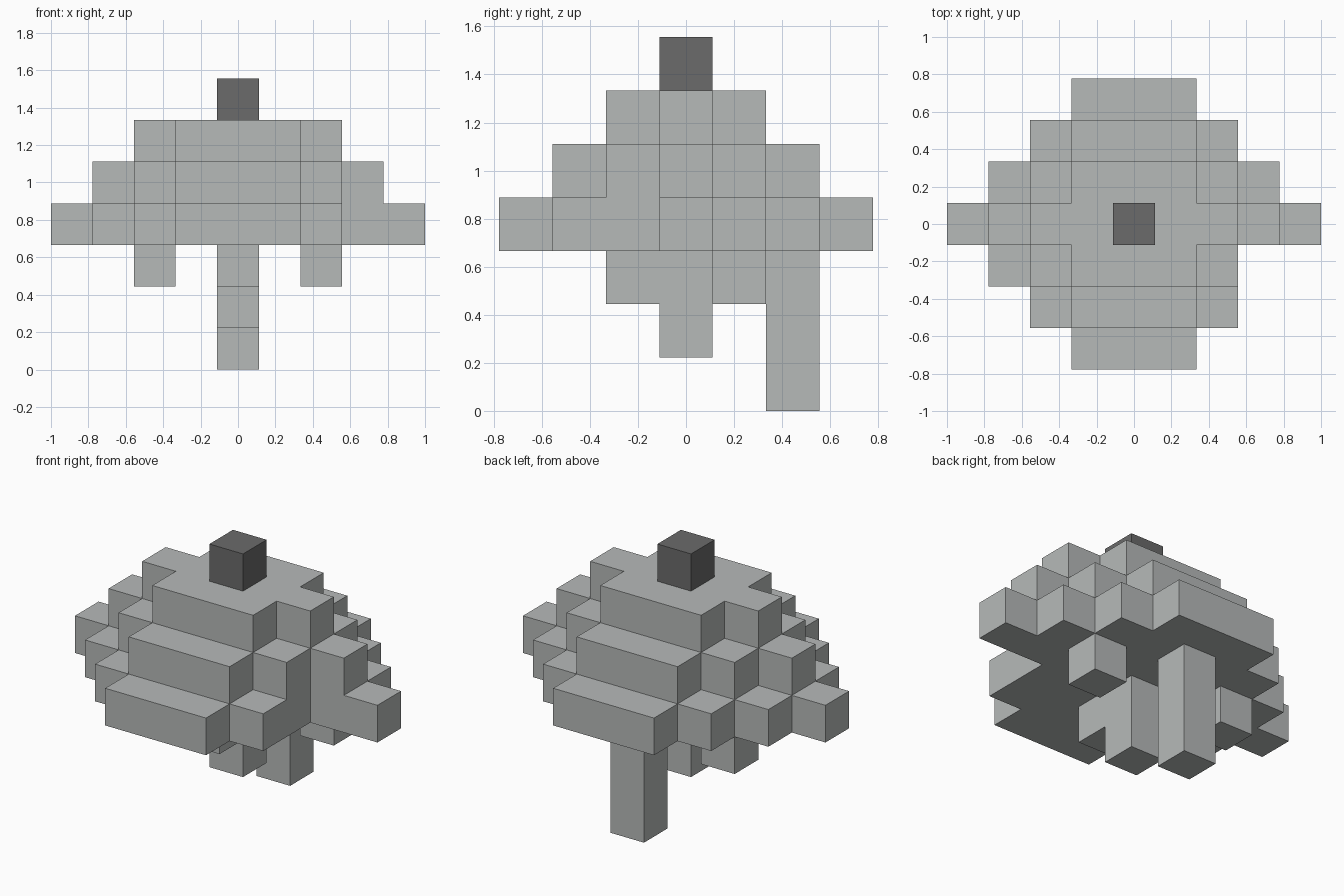
import bpy
import bmesh
from mathutils import Vector

CELL = 2 / 9

cube = bpy.data.objects.get("Cube")
if cube:
    bpy.data.objects.remove(cube, do_unlink=True)


def material(name, color):
    mat = bpy.data.materials.new(name)
    mat.use_nodes = True
    mat.diffuse_color = (*color, 1)
    bsdf = next(n for n in mat.node_tree.nodes if n.type == 'BSDF_PRINCIPLED')
    bsdf.inputs["Base Color"].default_value = (*color, 1)
    return mat


light_grey = material("light_grey", (0.47, 0.49, 0.485))
dark_grey = material("dark_grey", (0.145, 0.145, 0.145))


def block_part(name, cells, mat):
    """Outer shell of a set of unit cells, without inner faces."""
    cells = set(cells)
    bm = bmesh.new()
    for cell in cells:
        center = Vector(cell) + Vector((0, 0, 0.5))
        for axis in range(3):
            for sign in (-1, 1):
                n = Vector((0, 0, 0))
                n[axis] = sign
                if tuple(int(c + d) for c, d in zip(cell, n)) in cells:
                    continue
                u = Vector((n.y, n.z, n.x)) / 2
                v = n.cross(u)
                corners = (-u - v, u - v, u + v, -u + v)
                bm.faces.new([bm.verts.new((center + n / 2 + c) * CELL)
                              for c in corners])
    bmesh.ops.remove_doubles(bm, verts=bm.verts, dist=0.001)
    bmesh.ops.dissolve_limit(bm, angle_limit=0.01,
                             verts=bm.verts, edges=bm.edges)
    mesh = bpy.data.meshes.new(name)
    bm.to_mesh(mesh)
    bm.free()
    mesh.materials.append(mat)
    obj = bpy.data.objects.new(name, mesh)
    bpy.context.collection.objects.link(obj)
    return obj


# Stepped body: three diamond tiers, each one cell smaller, with one notch
body = {(x, y, 7 - r)
        for r in (4, 3, 2)
        for x in range(-r, r + 1)
        for y in range(1 - r, r)
        if abs(x) + abs(y) <= r}
body.remove((3, -1, 3))
block_part("stepped_body", body, light_grey)

# Knob on top
block_part("top_knob", [(0, 0, 6)], dark_grey)

# Parts hanging below the body
block_part("back_leg", [(0, 2, z) for z in range(3)], light_grey)
block_part("middle_leg", [(0, 0, 1), (0, 0, 2), (0, -1, 2)], light_grey)
for side, x in (("left", 2), ("right", -2)):
    block_part(side + "_foot", [(x, 1, 2)], light_grey)
